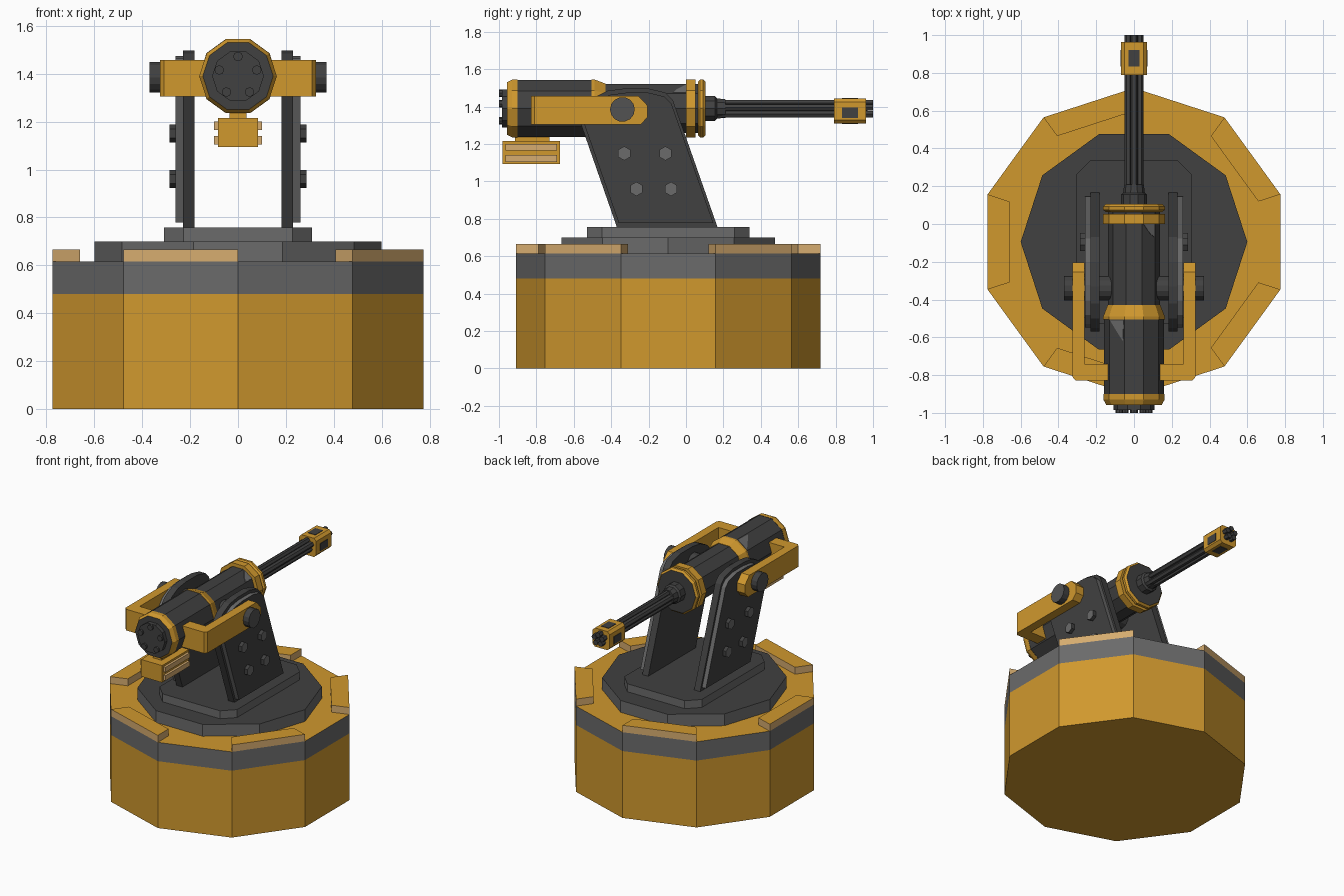
import bpy, bmesh, math
from mathutils import Vector

if "Cube" in bpy.data.objects:
    bpy.data.objects.remove(bpy.data.objects["Cube"])


def material(name, r, g, b):
    m = bpy.data.materials.new(name)
    m.diffuse_color = (r, g, b, 1)
    m.use_nodes = True
    m.node_tree.nodes["Principled BSDF"].inputs["Base Color"].default_value = m.diffuse_color
    return m


ORANGE = material("amber_orange", 0.63, 0.314, 0.027)
DARK = material("dark_gray", 0.052, 0.052, 0.052)
MID = material("mid_gray", 0.145, 0.145, 0.145)
IRON = material("iron_gray", 0.085, 0.085, 0.085)
TAN = material("pale_tan", 0.672, 0.413, 0.16)


def loft(name, rings, side, cap=None, end=None):
    """Join rings of 3D points with quads and cap both ends."""
    bm = bmesh.new()
    vs = [[bm.verts.new(p) for p in ring] for ring in rings]
    n = len(vs[0])
    for a, b in zip(vs, vs[1:]):
        for i in range(n):
            j = (i + 1) % n
            bm.faces.new((a[i], a[j], b[j], b[i]))
    bm.faces.new(vs[0]).material_index = 1
    bm.faces.new(vs[-1]).material_index = 2
    bmesh.ops.recalc_face_normals(bm, faces=bm.faces)
    me = bpy.data.meshes.new(name)
    bm.to_mesh(me)
    bm.free()
    for m in (side, cap or side, end or cap or side):
        me.materials.append(m)
    ob = bpy.data.objects.new(name, me)
    bpy.context.collection.objects.link(ob)
    return ob


def place(axis, u, v, w):
    return {"x": (w, u, v), "y": (u, w, v), "z": (u, v, w)}[axis]


def prism(name, pts, axis, lo, hi, side, cap=None, end=None):
    return loft(name, [[place(axis, u, v, w) for u, v in pts] for w in (lo, hi)], side, cap, end)


def ngon(n, r, c=(0, 0), start=0):
    return [(c[0] + r * math.cos(math.radians(start + 360 * i / n)),
             c[1] + r * math.sin(math.radians(start + 360 * i / n))) for i in range(n)]


def rect(u0, u1, v0, v1, c=0):
    if not c:
        return [(u0, v0), (u1, v0), (u1, v1), (u0, v1)]
    return [(u0 + c, v0), (u1 - c, v0), (u1, v0 + c), (u1, v1 - c),
            (u1 - c, v1), (u0 + c, v1), (u0, v1 - c), (u0, v0 + c)]


AXIS_Z = 1.39


def turned(name, profile, side, cap=None, n=10):
    """Faceted body round the gun axis from (y, radius) pairs."""
    return loft(name, [[(x, y, z) for x, z in ngon(n, r, (0, AXIS_Z))] for y, r in profile], side, cap)


# Base drum, band and alternate rim plates
C = (0, -0.095)
outer = ngon(10, 0.815, C, 18)
inner = ngon(10, 0.815 * 0.85, C, 18)
prism("base_drum", outer, "z", 0, 0.48, ORANGE)
prism("base_band", outer, "z", 0.48, 0.615, MID, ORANGE)
for i in range(0, 10, 2):
    prism(f"rim_plate_{i // 2}", [outer[i], outer[i + 1], inner[i + 1], inner[i]],
          "z", 0.615, 0.665, TAN, ORANGE)

# Turntable and pedestal
prism("turntable", ngon(10, 0.6, C), "z", 0.615, 0.70, MID, DARK)
prism("pedestal", rect(-0.308, 0.308, -0.53, 0.34, 0.08), "z", 0.70, 0.757, MID, DARK)

# Side arms, bolts, pivots and yoke, left and right
arm = [(-0.37, 0.757), (0.168, 0.757), (-0.07, 1.435), (-0.11, 1.475), (-0.2, 1.497),
       (-0.33, 1.497), (-0.42, 1.485), (-0.5, 1.445), (-0.55, 1.39), (-0.57, 1.33)]
arm_inset = [(-0.2 + (y + 0.2) * 0.94, 1.12 + (z - 1.12) * 0.94) for y, z in arm]
for s, side in ((1, "right"), (-1, "left")):
    prism(f"arm_{side}", arm, "x", s * 0.182, s * 0.23, DARK)
    prism(f"arm_cover_{side}", arm_inset, "x", s * 0.23, s * 0.26, MID, DARK)
    for k, c in enumerate([(-0.33, 1.15), (-0.11, 1.15), (-0.265, 0.96), (-0.08, 0.96)]):
        prism(f"arm_bolt_{side}_{k}", ngon(6, 0.038, c, 30), "x", s * 0.255, s * 0.285, DARK, MID)
    prism(f"pivot_{side}", ngon(14, 0.066, (-0.34, 1.385)), "x", s * 0.12, s * 0.37, DARK, IRON)
    # Yoke bar with chamfered tip, and the piece that turns in to the body
    bar = [(-0.825, 1.305), (-0.24, 1.305), (-0.205, 1.345), (-0.205, 1.405),
           (-0.255, 1.457), (-0.825, 1.457)]
    bar[0], bar[-1] = (-0.81, 1.305), (-0.81, 1.457)
    prism(f"yoke_bar_{side}", bar, "x", s * 0.262, s * 0.325, ORANGE)
    link = [(0.13, -0.742), (0.262, -0.742), (0.325, -0.81), (0.31, -0.828), (0.13, -0.828)]
    prism(f"yoke_link_{side}", [(s * x, y) for x, y in link], "z", 1.305, 1.457, ORANGE)

# Gun body
turned("rear_boss", [(-0.985, 0.108), (-0.94, 0.108)], DARK)
for i, c in enumerate(ngon(5, 0.082, (0, AXIS_Z), 90)):
    prism(f"rear_bolt_{i}", ngon(8, 0.02, c), "y", -1.0, -0.97, DARK)
turned("rear_ring", [(-0.957, 0.147), (-0.93, 0.162), (-0.90, 0.162)], ORANGE, DARK)
turned("body_rear", [(-0.90, 0.16), (-0.50, 0.16)], DARK)
turned("body_collar", [(-0.505, 0.163), (-0.49, 0.163), (-0.43, 0.14)], ORANGE)
turned("body_front", [(-0.45, 0.137), (0.105, 0.137)], DARK)
turned("front_ring_a", [(0.0, 0.163), (0.052, 0.163)], ORANGE)
turned("front_ring_b", [(0.064, 0.15), (0.075, 0.163), (0.092, 0.163), (0.105, 0.15)], ORANGE, DARK)
turned("nozzle_base", [(0.10, 0.07), (0.155, 0.07)], DARK)
turned("nozzle_neck", [(0.155, 0.07), (0.165, 0.057), (0.21, 0.052)], DARK)


# Pale wear marks: thin plates on one facet of the body
def wear_mark(name, r, a0, a1, marks):
    p = [Vector((r * math.cos(math.radians(a)), 0, r * math.sin(math.radians(a)) + AXIS_Z))
         for a in (a0, a1)]
    mid = math.radians((a0 + a1) / 2)
    off = Vector((math.cos(mid), 0, math.sin(mid))) * 0.003
    base = [p[0].lerp(p[1], t) + Vector((0, y, 0)) for t, y in marks]
    loft(name, [base, [q + off for q in base]], MID)


wear_mark("wear_mark_front", 0.137, 72, 36, [(0.1, 0.0), (0.95, 0.0), (0.95, -0.07), (0.6, -0.05)])
wear_mark("wear_mark_rear", 0.16, 108, 144, [(0.05, -0.51), (0.95, -0.51), (0.5, -0.57), (0.1, -0.62)])

# Barrel cluster and muzzle block with dark windows
BZ = 1.386
prism("barrel_core", ngon(8, 0.03, (0, BZ)), "y", 0.15, 0.97, DARK)
for i, c in enumerate(ngon(5, 0.033, (0, BZ), 90)):
    prism(f"barrel_{i}", ngon(6, 0.019, c), "y", 0.15, 1.0, DARK)
prism("muzzle_block", rect(-0.068, 0.068, 1.31, 1.444, 0.018), "y", 0.79, 0.963, ORANGE)
for s, side in ((1, "a"), (-1, "b")):
    prism(f"muzzle_window_side_{side}", rect(0.835, 0.92, 1.34, 1.395), "x",
          s * 0.066, s * 0.071, DARK)
    prism(f"muzzle_window_flat_{side}", rect(-0.03, 0.03, 0.835, 0.92), "z",
          1.377 + s * 0.065, 1.377 + s * 0.07, DARK)

# Box slung under the rear of the body
prism("box_neck", rect(-0.035, 0.035, -0.915, -0.73), "z", 1.21, 1.25, ORANGE)
prism("sight_box", rect(-0.083, 0.083, -0.98, -0.675), "z", 1.093, 1.215, ORANGE)
for s, side in ((1, "right"), (-1, "left")):
    for k, z in enumerate((1.105, 1.165)):
        prism(f"box_rail_{side}_{k}", rect(-0.965, -0.69, z, z + 0.036), "x",
              s * 0.08, s * 0.1, TAN)
